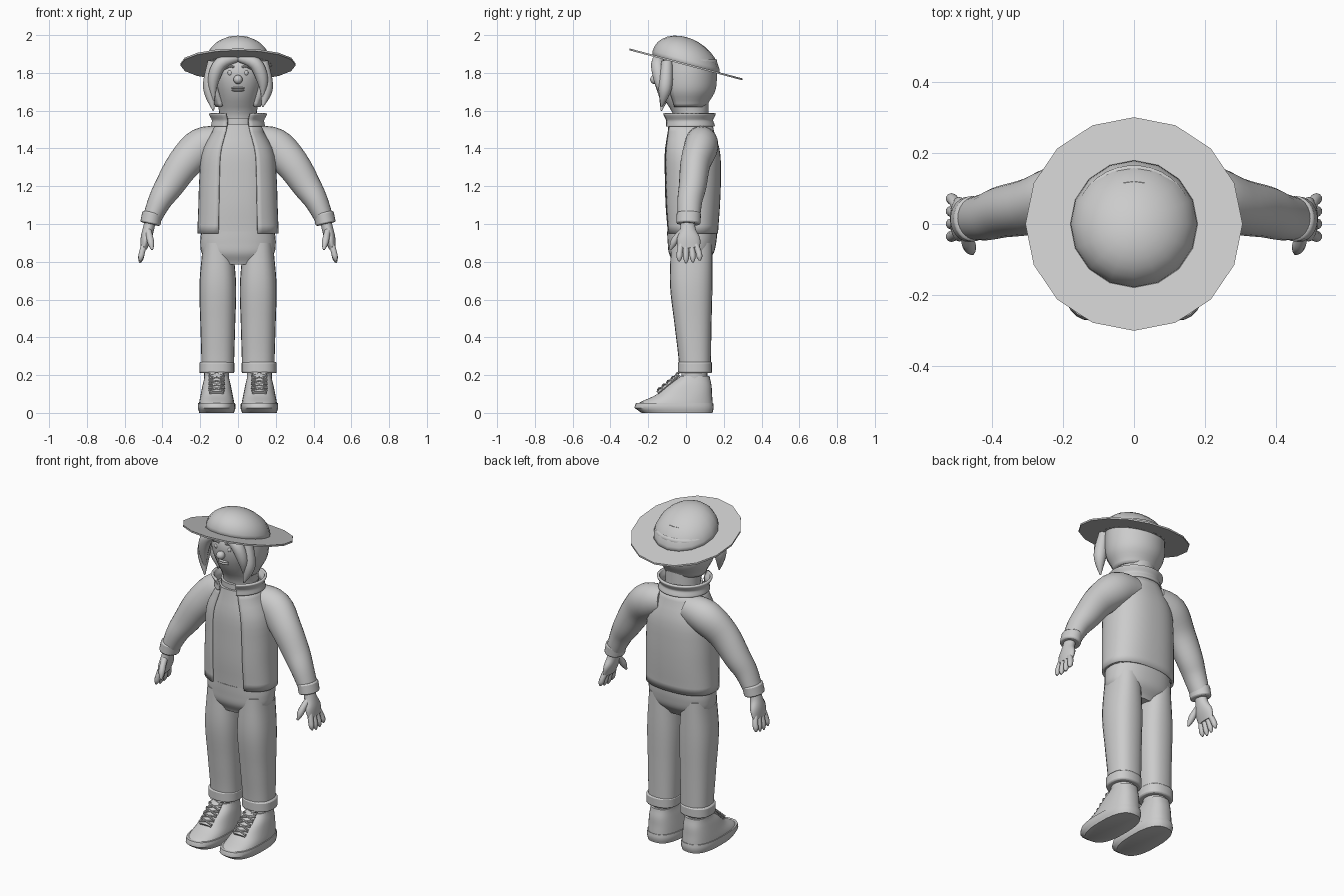
import bpy, bmesh, math
from mathutils import Vector, Matrix

if "Cube" in bpy.data.objects:
    bpy.data.objects.remove(bpy.data.objects["Cube"])

shade = (.6, .6, .6, 1)
grey = bpy.data.materials.new("light_grey")
grey.use_nodes = True
grey.diffuse_color = shade
grey.node_tree.nodes["Principled BSDF"].inputs["Base Color"].default_value = shade


def finish(name, bm, mirror=False, thick=0, bevel=0):
    """Turn the bmesh into a shaded object with its modifiers."""
    bmesh.ops.recalc_face_normals(bm, faces=bm.faces)
    mesh = bpy.data.meshes.new(name)
    bm.to_mesh(mesh)
    bm.free()
    mesh.materials.append(grey)
    part = bpy.data.objects.new(name, mesh)
    bpy.context.collection.objects.link(part)
    bpy.ops.object.select_all(action="DESELECT")
    part.select_set(True)
    bpy.context.view_layer.objects.active = part
    bpy.ops.object.shade_smooth_by_angle(angle=math.radians(40))
    if thick:
        solidify = part.modifiers.new("Thickness", "SOLIDIFY")
        solidify.thickness = thick
        solidify.offset = -1
    if bevel:
        rounding = part.modifiers.new("Rounded edges", "BEVEL")
        rounding.width = bevel
        rounding.segments = 2
    if mirror:
        part.modifiers.new("Mirror", "MIRROR")
    return part


def sample(values, t):
    """Smooth value at t from 0 to 1 along evenly spaced values, or a constant."""
    if not isinstance(values, (tuple, list)):
        return values
    last = len(values) - 1
    i = min(int(t * last), last - 1)
    f = t * last - i
    before, a, b, after = [values[min(max(i + k, 0), last)] for k in (-1, 0, 1, 2)]
    start, end = (b - before) / 2, (after - a) / 2
    return a + start * f + (3 * (b - a) - 2 * start - end) * f**2 + (2 * (a - b) + start + end) * f**3


def skin(name, rings, power=2, gap=0, sides=24, **options):
    """Join superellipse rings (centre, u, v); gap leaves the front open, in degrees."""
    bm = bmesh.new()
    opening = math.radians(gap)
    sweep = math.tau - 2 * opening
    spans = sides - 1 if gap else sides
    loops = []
    for centre, u, v in rings:
        loop = []
        for k in range(sides):
            angle = opening + sweep * k / spans
            s, c = [math.copysign(abs(q) ** (2 / power), q) for q in (math.sin(angle), math.cos(angle))]
            loop.append(bm.verts.new(centre + u * s - v * c))
        loops.append(loop)
    for low, high in zip(loops, loops[1:]):
        for k in range(spans):
            j = (k + 1) % sides
            bm.faces.new((low[k], low[j], high[j], high[k]))
    if not gap:
        bm.faces.new(loops[0])
        bm.faces.new(loops[-1])
    return finish(name, bm, **options)


def column(name, bottom, top, width, front, back, x=0, steps=14, **options):
    """Upright part; width, front and back may change evenly from bottom to top."""
    rings = []
    for i in range(steps + 1):
        t = i / steps
        w, f, b = sample(width, t), sample(front, t), sample(back, t)
        centre = Vector((x, (f + b) / 2, bottom + (top - bottom) * t))
        rings.append((centre, Vector((w, 0, 0)), Vector((0, (b - f) / 2, 0))))
    return skin(name, rings, **options)


def limb(name, path, radius, breadth=None, side=(0, 1, 0), steps=12, **options):
    """Tube along a smooth path; breadth is its radius towards side."""
    points = [Vector(p) for p in path]
    centres = [sample(points, i / steps) for i in range(steps + 1)]
    rings = []
    for i, centre in enumerate(centres):
        along = (centres[min(i + 1, steps)] - centres[max(i - 1, 0)]).normalized()
        v = Vector(side)
        v = (v - along * v.dot(along)).normalized()
        r = sample(radius, i / steps)
        b = sample(breadth, i / steps) if breadth else r
        rings.append((centre, v.cross(along) * r, v * b))
    return skin(name, rings, **options)


def ball(name, centre, size, **options):
    bm = bmesh.new()
    place = Matrix.Translation(centre) @ Matrix.Diagonal((*size, 1))
    bmesh.ops.create_uvsphere(bm, u_segments=16, v_segments=16, radius=1, matrix=place)
    return finish(name, bm, **options)


# Hat: half a ball on a thin disc, slanted so that the front is raised
rim = 1.84
brim = column("hat_brim", rim, rim + .01, .305, -.3, .3, steps=1, sides=16)
crown = ball("hat_crown", (0, 0, rim), (.18, .18, .15))
for part in (brim, crown):
    for vert in part.data.vertices:
        vert.co.z = max(vert.co.z, rim) - vert.co.y * .265

# Head and hair
column("head", 1.5, 1.92, width=(.1, .1, .11, .13, .14, .11),
       front=(-.06, -.07, -.12, -.15, -.15, -.1), back=.12)
column("hair_back", 1.62, 1.87, width=(.12, .16, .17, .165), front=(-.1, -.14, -.15, -.15),
       back=(.11, .155, .165, .165), gap=50, thick=.03)
for side, word, drop in ((-1, "right", 0), (1, "left", .02)):
    limb(word + "_fringe", [(0, -.14, 1.88), (side * .09, -.15, 1.85),
                            (side * .13, -.14, 1.76), (side * .13, -.13, 1.65 + drop)],
         radius=(.02, .035, .03, .004), sides=12)
    limb(word + "_lock", [(side * .13, -.1, 1.86), (side * .15, -.11, 1.72), (side * .13, -.13, 1.6 + drop)],
         radius=(.03, .035, .004), sides=12)

# Face
ball("nose", (0, -.165, 1.765), (.024, .025, .024))
ball("eye", (.042, -.142, 1.8), (.013, .01, .014), mirror=True)
limb("eyebrow", [(.02, -.15, 1.83), (.045, -.147, 1.835), (.07, -.135, 1.82)],
     radius=(.005, .007, .003), sides=8, mirror=True)
for word, height in (("upper", 1.72), ("lower", 1.708)):
    ball(word + "_lip", (0, -.138, height), (.034, .013, .007))

# Shirt under an open jacket
hem, shoulder = .95, 1.53
widths = (.215, .21, .205, .19, .12)
fronts = (-.105, -.116, -.12, -.12, -.1)
backs = (.17, .18, .185, .18, .14)
column("jacket", hem, shoulder, widths, fronts, backs, gap=25, power=2.4, sides=40, thick=.012)
column("shirt", hem, shoulder, [w - .012 for w in widths], [f + .008 for f in fronts],
       [b - .015 for b in backs], power=2.4, sides=32)
column("shirt_neck", 1.5, 1.56, .105, -.08, .115)
column("collar", 1.515, 1.588, width=(.13, .125, .142), front=(-.105, -.105, -.122),
       back=(.14, .13, .145), gap=25, sides=32, thick=.014)

# Sleeves
limb("sleeve", [(.08, .08, 1.44), (.19, .08, 1.41), (.285, .05, 1.32),
                (.365, .035, 1.2), (.415, .02, 1.12), (.46, .015, 1.02)],
     radius=(.08, .1, .09, .076, .062, .048), breadth=(.08, .09, .08, .073, .066, .058),
     steps=20, mirror=True)
limb("sleeve_cuff", [(.452, .015, 1.06), (.465, .013, 1)], radius=.054, breadth=.064,
     steps=1, bevel=.008, mirror=True)

# Hands
limb("palm", [(.463, .01, 1.02), (.475, .01, .97), (.488, .013, .92), (.5, .015, .87)],
     radius=(.028, .03, .028, .018), breadth=(.036, .042, .062, .058), mirror=True)
for i, word in enumerate(("index", "middle", "ring", "little")):
    y = i / 30 - .033
    tip = .79 + abs(i - 1.3) / 100
    limb(word + "_finger", [(.495, y * .7, .9), (.508, y, .85), (.519, y * 1.1, tip)],
         radius=(.015, .016, .016, .015, .005), sides=10, mirror=True)
limb("thumb", [(.475, -.015, .965), (.465, -.055, .92), (.454, -.083, .864)],
     radius=(.018, .018, .018, .005), sides=10, mirror=True)

# Trousers
column("hips", .785, .96, width=(.13, .19, .2, .195), front=(-.06, -.09, -.097, -.1),
       back=(.1, .145, .16, .165), power=2.3, sides=32)
column("trouser_leg", .24, .9, width=(.086, .092, .097, .08), front=(-.036, -.06, -.085, -.08),
       back=(.132, .135, .14, .14), x=.107, power=2.4, mirror=True)
column("trouser_cuff", .21, .27, .093, -.043, .138, x=.112, steps=1, power=2.4, bevel=.008, mirror=True)

# Shoes
foot = .113
column("ankle", .13, .25, .066, -.025, .113, x=foot, mirror=True)
column("shoe_sole", 0, .052, width=(.092, .1, .098), front=(-.235, -.272, -.265), back=(.14, .147, .144),
       x=foot, steps=4, power=2.6, sides=32, mirror=True)
column("shoe_upper", .045, .195, width=(.094, .085, .075, .064), front=(-.26, -.16, -.1, -.03),
       back=(.142, .138, .135, .125), x=foot, power=2.5, sides=32, mirror=True)
limb("shoe_tongue", [(foot, -.15, .105), (foot, -.095, .148), (foot, -.04, .205)],
     radius=.012, breadth=.04, side=(1, 0, 0), sides=16, mirror=True)

# Crossed laces climbing the tongue
for i in range(5):
    y, z = i * .024 - .15, i * .02 + .118
    for reach in (-.042, .042):
        limb("shoelace", [(foot - reach, y, z), (foot, y + .006, z + .012), (foot + reach, y + .022, z + .014)],
             radius=.005, sides=6, steps=4, mirror=True)
